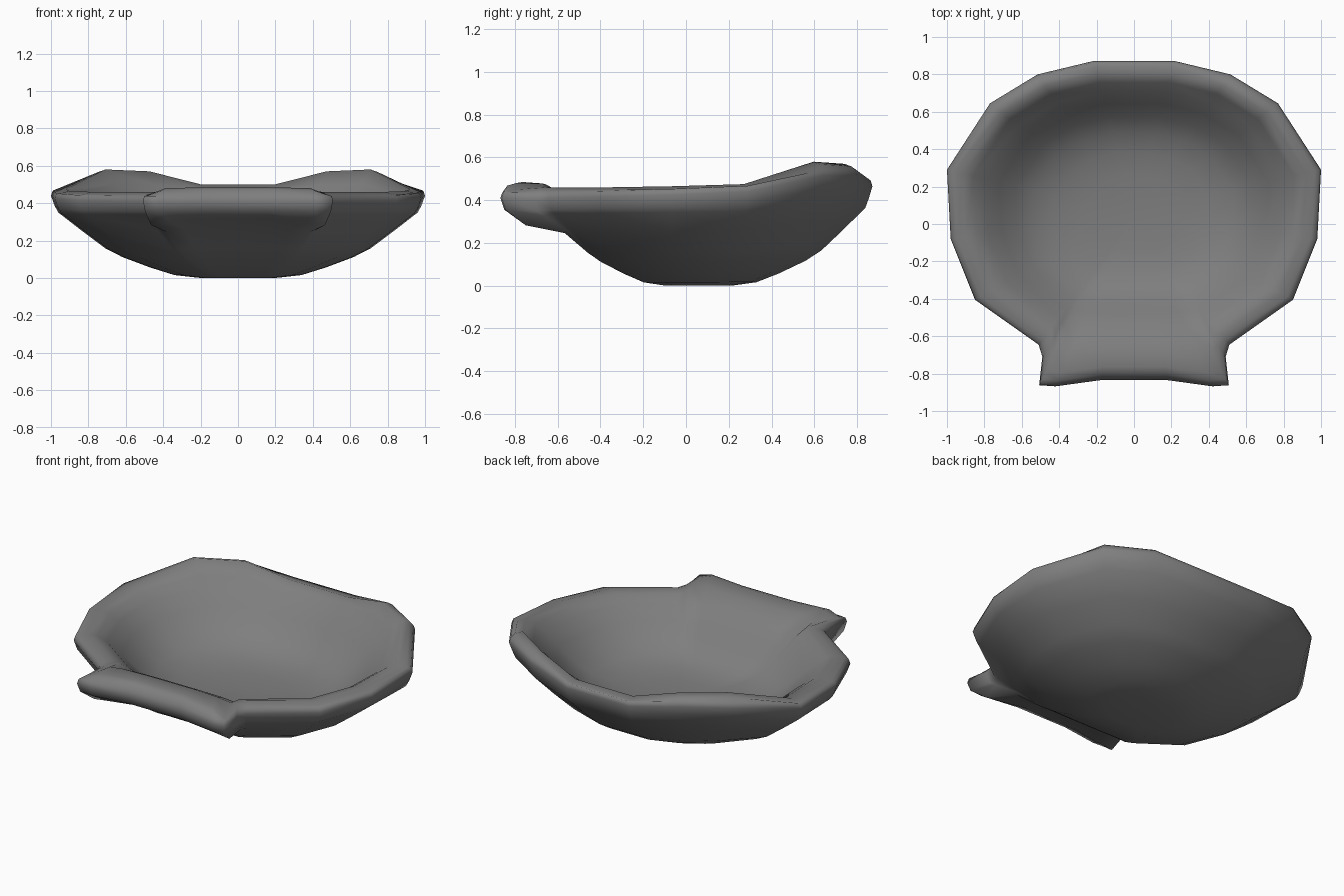
import bpy, bmesh
from mathutils import Vector

cube = bpy.data.objects.get("Cube")
if cube:
    bpy.data.objects.remove(cube)

mat = bpy.data.materials.new("dark grey")
mat.use_nodes = True
grey = (0.21, 0.21, 0.21, 1)
mat.diffuse_color = grey
bsdf = mat.node_tree.nodes["Principled BSDF"]
bsdf.inputs["Base Color"].default_value = grey
bsdf.inputs["Roughness"].default_value = 0.8

CENTRE_Y = 0.05
# Half outline, back to front: rim x, rim y, edge height, crest height
RIM = [
    (0.215, 0.872, 0.48, 0.50), (0.515, 0.80, 0.53, 0.57),
    (0.77, 0.645, 0.53, 0.58), (1.0, 0.29, 0.455, 0.475),
    (0.98, -0.08, 0.44, 0.465), (0.85, -0.405, 0.43, 0.46),
    (0.51, -0.645, 0.425, 0.46), (0.49, -0.71, 0.42, 0.46),
    (0.507, -0.862, 0.425, 0.45), (0.42, -0.868, 0.425, 0.48),
    (0.18, -0.835, 0.425, 0.485),
]
# The front lip overhangs the bowl, whose own outline is here
BOWL_FRONT = [(0.48, -0.655), (0.45, -0.665), (0.33, -0.675), (0.16, -0.68)]


def mirrored(half):
    # Full loop: right side back to front, then left side front to back
    return list(half) + [(-p[0], *p[1:]) for p in reversed(half)]


rim = mirrored(RIM)
bowl = mirrored([p[:2] for p in RIM[:-4]] + BOWL_FRONT)


def scaled(p, s):
    return p[0] * s, CENTRE_Y + (p[1] - CENTRE_Y) * s


def bowl_ring(s, z, lip=0.0, lift=0.0):
    # Ring of the bowl, raised at the back near the rim;
    # lip blends it towards the front lip and lift raises it there
    ring = []
    for b, r in zip(bowl, rim):
        inner, outer = Vector(b), Vector(r[:2])
        raised = (r[3] - 0.46) * s ** 3 * 0.7 + lift * (outer - inner).length
        ring.append(Vector((*scaled(inner.lerp(outer, lip), s), z + raised)))
    return ring


def rim_ring(s, height):
    return [Vector((*scaled(r, s), height(r))) for r in rim]


rings = [bowl_ring(*ring) for ring in
         [(0.2, 0.0), (0.34, 0.015), (0.47, 0.055), (0.62, 0.11),
          (0.71, 0.155), (0.84, 0.25, 0.1), (0.96, 0.34, 0.6, -0.25)]]
# Rolled rim
rings += [rim_ring(0.98, lambda r: r[2] - 0.07),
          rim_ring(1.0, lambda r: r[2] - 0.015),
          rim_ring(0.99, lambda r: r[2] + 0.012),
          rim_ring(0.965, lambda r: r[3] - 0.012),
          rim_ring(0.92, lambda r: r[3])]
# Hollow inside
rings += [bowl_ring(*ring) for ring in
          [(0.86, 0.448, 0.6, 0.1), (0.8, 0.41, 0.15), (0.72, 0.34),
           (0.63, 0.262), (0.53, 0.207), (0.4, 0.175), (0.25, 0.16)]]

bm = bmesh.new()
loops = [[bm.verts.new(p) for p in ring] for ring in rings]
n = len(rim)
for a, b in zip(loops, loops[1:]):
    for i in range(n):
        j = (i + 1) % n
        bm.faces.new((a[i], a[j], b[j], b[i]))
for loop, z in ((loops[0], 0.0), (loops[-1], 0.155)):
    mid = bm.verts.new((0, CENTRE_Y, z))
    for i in range(n):
        bm.faces.new((loop[i], loop[(i + 1) % n], mid))
bmesh.ops.recalc_face_normals(bm, faces=bm.faces)
for f in bm.faces:
    f.smooth = True

mesh = bpy.data.meshes.new("shell_bowl")
bm.to_mesh(mesh)
bm.free()
mesh.materials.append(mat)
shell = bpy.data.objects.new("shell_bowl", mesh)
bpy.context.collection.objects.link(shell)
